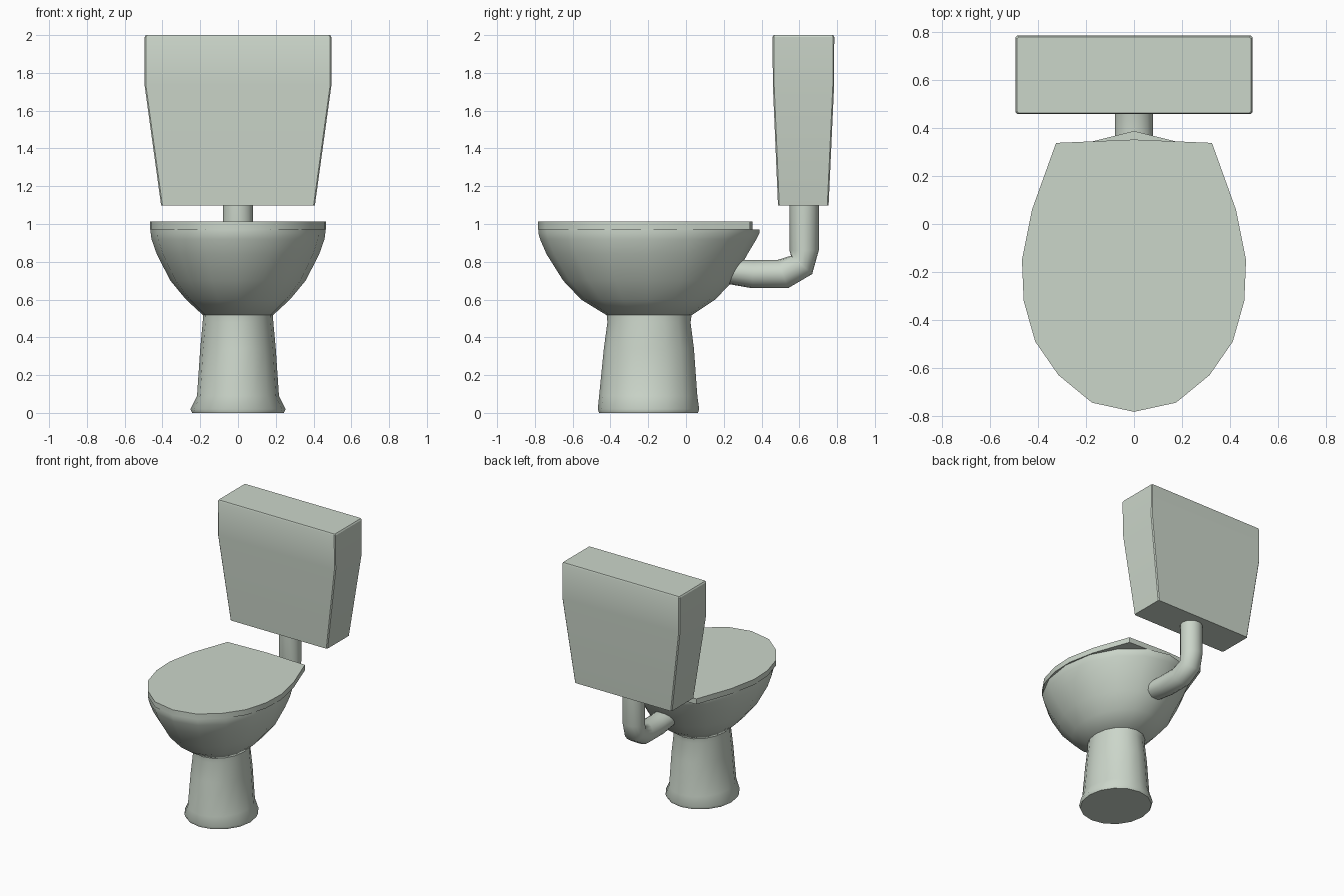
import bpy, bmesh, math

if "Cube" in bpy.data.objects:
    bpy.data.objects.remove(bpy.data.objects["Cube"])

ceramic = bpy.data.materials.new("pale green ceramic")
ceramic.diffuse_color = (0.60, 0.67, 0.59, 1)
ceramic.use_nodes = True
ceramic.node_tree.nodes["Principled BSDF"].inputs["Base Color"].default_value = ceramic.diffuse_color


def loft(name, rings, angle=35):
    """Join equal-length rings of points into one capped solid."""
    bm = bmesh.new()
    loops = [[bm.verts.new(p) for p in ring] for ring in rings]
    n = len(loops[0])
    for a, b in zip(loops, loops[1:]):
        for i in range(n):
            j = (i + 1) % n
            bm.faces.new((a[i], a[j], b[j], b[i]))
    bm.faces.new(loops[0][::-1])
    bm.faces.new(loops[-1])
    bmesh.ops.recalc_face_normals(bm, faces=bm.faces)
    mesh = bpy.data.meshes.new(name)
    bm.to_mesh(mesh)
    bm.free()
    mesh.materials.append(ceramic)
    ob = bpy.data.objects.new(name, mesh)
    bpy.context.collection.objects.link(ob)
    bpy.ops.object.select_all(action='DESELECT')
    ob.select_set(True)
    bpy.context.view_layer.objects.active = ob
    bpy.ops.object.shade_smooth_by_angle(angle=math.radians(angle))
    return ob


def oval(z, rx, front, back, sides=16):
    cy, ry = (front + back) / 2, (back - front) / 2
    return [(rx * math.sin(math.tau * i / sides),
             cy - ry * math.cos(math.tau * i / sides), z) for i in range(sides)]


# pedestal: (z, half width, front y, back y)
loft("pedestal", [oval(*r) for r in (
    (0, 0.243, -0.46, 0.063), (0.02, 0.252, -0.467, 0.07),
    (0.09, 0.217, -0.46, 0.06), (0.34, 0.2, -0.435, 0.042),
    (0.48, 0.187, -0.416, 0.024), (0.52, 0.185, -0.42, 0.03))], 50)

# bowl
loft("bowl", [oval(*r) for r in (
    (0.517, 0.185, -0.42, 0.03), (0.6, 0.275, -0.555, 0.155),
    (0.7, 0.358, -0.65, 0.25), (0.84, 0.43, -0.738, 0.325),
    (0.92, 0.458, -0.773, 0.373), (0.95, 0.462, -0.781, 0.388),
    (0.97, 0.462, -0.781, 0.388))], 50)

# lid: half outline mirrored, squared off at the back
half = [(0.175, -0.745), (0.315, -0.63), (0.412, -0.49), (0.46, -0.32),
        (0.467, -0.15), (0.425, 0.06), (0.325, 0.338)]
outline = [(0, -0.783)] + half + [(0, 0.352)] + [(-x, y) for x, y in reversed(half)]
loft("lid", [[(x, y, z) for x, y in outline] for z in (0.971, 1.012)], 30)

# flush pipe: each ring spans an outer and an inner (y, z) point of the bend
bend = [((0.15, 0.695), (0.18, 0.81)), ((0.35, 0.66), (0.36, 0.81)),
        ((0.54, 0.66), (0.485, 0.81)), ((0.668, 0.735), (0.556, 0.832)),
        ((0.703, 0.86), (0.548, 0.86)), ((0.703, 1.11), (0.548, 1.11))]
rings = []
for (y0, z0), (y1, z1) in bend:
    ring = []
    for i in range(16):
        a = math.tau * i / 16
        t = (1 - math.cos(a)) / 2
        ring.append((0.08 * math.sin(a), y0 + (y1 - y0) * t, z0 + (z1 - z0) * t))
    rings.append(ring)
loft("flush_pipe", rings, 60)


# cistern: tapered box with small chamfers
def box_ring(z, w, y0, y1, c=0.007):
    return [(-w + c, y0, z), (w - c, y0, z), (w, y0 + c, z), (w, y1 - c, z),
            (w - c, y1, z), (-w + c, y1, z), (-w, y1 - c, z), (-w, y0 + c, z)]


loft("cistern", [box_ring(*r) for r in (
    (1.098, 0.407, 0.487, 0.755), (1.73, 0.494, 0.46, 0.784),
    (1.99, 0.494, 0.458, 0.785), (2.0, 0.488, 0.463, 0.78))], 30)
